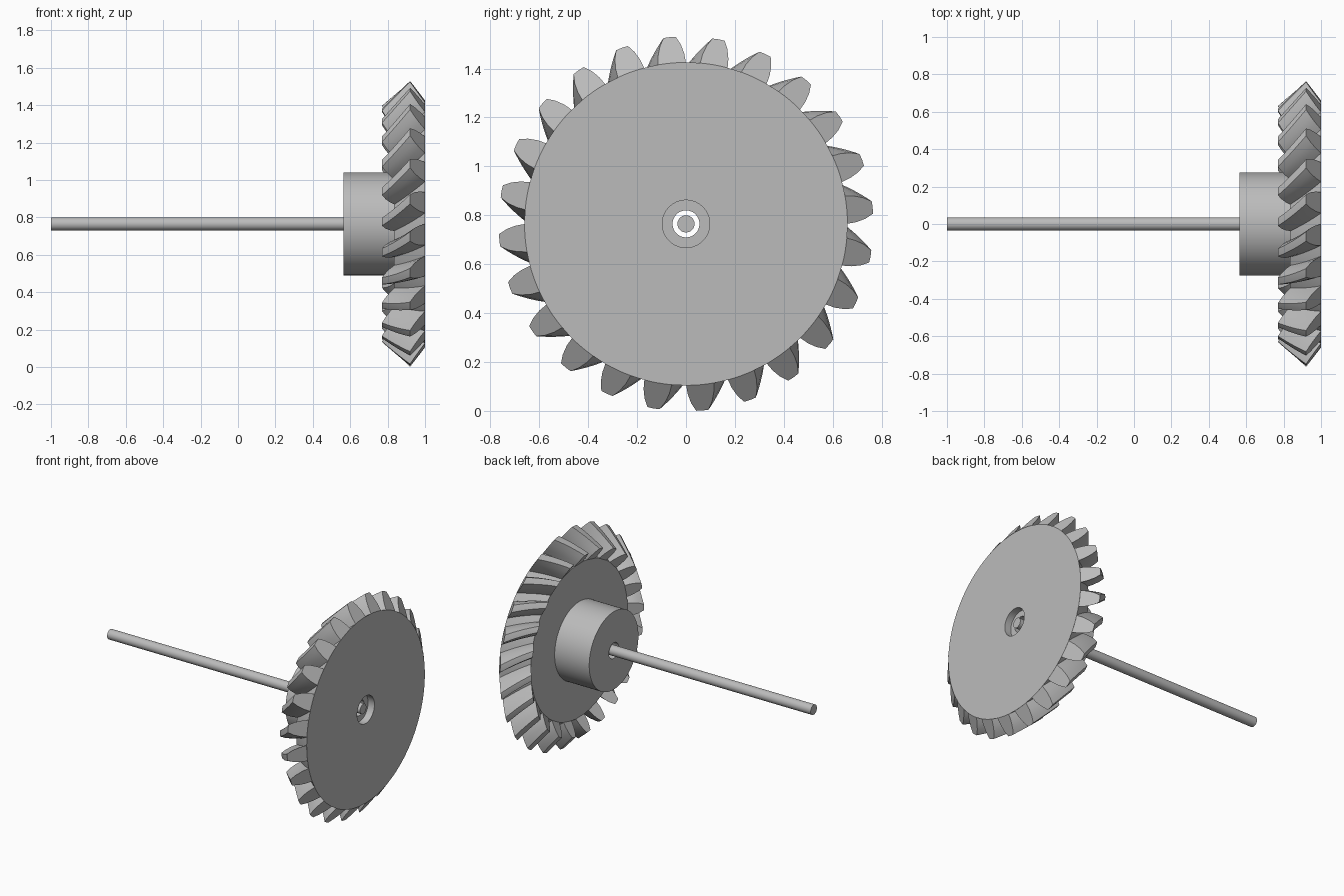
import bpy, bmesh, math
from mathutils import Vector

cube = bpy.data.objects.get("Cube")
if cube:
    bpy.data.objects.remove(cube)

AXIS_Z = 0.765      # height of the shaft axis
TEETH = 24
APEX = 0.07         # x of the common cone apex
INNER = 0.823       # scale of the inner tooth end about the apex
TWIST = 9.0         # degrees of spiral along a tooth

steel = bpy.data.materials.new("steel_grey")
steel.use_nodes = True
grey = (0.5, 0.5, 0.5, 1)
steel.diffuse_color = grey
steel.node_tree.nodes["Principled BSDF"].inputs["Base Color"].default_value = grey


def polar(x, r, degrees):
    """Point at radius r about the shaft axis; the angle runs from up toward +y."""
    a = math.radians(degrees)
    return Vector((x, r * math.sin(a), AXIS_Z + r * math.cos(a)))


def finish(name, bm, angle=30):
    bmesh.ops.recalc_face_normals(bm, faces=bm.faces)
    mesh = bpy.data.meshes.new(name)
    bm.to_mesh(mesh)
    bm.free()
    mesh.materials.append(steel)
    obj = bpy.data.objects.new(name, mesh)
    bpy.context.collection.objects.link(obj)
    bpy.ops.object.select_all(action='DESELECT')
    obj.select_set(True)
    bpy.context.view_layer.objects.active = obj
    bpy.ops.object.shade_smooth_by_angle(angle=math.radians(angle))
    return obj


def loft(bm, rings, closed):
    """Skin neighbouring rings of points; cap both ends when not closed."""
    rings = [[bm.verts.new(p) for p in ring] for ring in rings]
    n = len(rings[0])
    pairs = list(zip(rings, rings[1:]))
    if closed:
        pairs.append((rings[-1], rings[0]))
    else:
        bm.faces.new(rings[0])
        bm.faces.new(rings[-1])
    for a, b in pairs:
        for i in range(n):
            j = (i + 1) % n
            bm.faces.new((a[i], a[j], b[j], b[i]))


def lathe(name, profile, sides, closed):
    bm = bmesh.new()
    loft(bm, [[polar(x, r, 360 * i / sides) for i in range(sides)]
              for x, r in profile], closed)
    return finish(name, bm)


# Gear blank: hub, root cone, flat face, counterbore and through bore
root_x = APEX + INNER * (1 - APEX)
lathe("gear_body", [(0.565, 0.055), (0.565, 0.275), (root_x, 0.275),
                    (root_x, 0.66 * INNER), (1, 0.66), (1, 0.097),
                    (0.95, 0.097), (0.95, 0.055)], 144, True)

# Spiral teeth: a tapered section shrunk toward the apex while turning
flank = [(0, 4.95), (0.35, 4.4), (0.7, 3.35), (1, 1.9)]   # height, half angle
outline = [(h, -a) for h, a in flank] + [(1.01, 0)] + [(h, a) for h, a in reversed(flank)]
STEPS = 8
bm = bmesh.new()
for k in range(TEETH):
    rings = []
    for step in range(STEPS + 1):
        t = step / STEPS
        s = 1 + (INNER - 1) * t
        centre = -5 + k * 360 / TEETH - TWIST * t
        rings.append([polar(APEX + s * (1 - 0.08 * h - APEX),
                            s * (0.66 + 0.105 * h), centre + a)
                      for h, a in outline])
    loft(bm, rings, False)
finish("gear_teeth", bm)

# Shaft running loosely through the bore
lathe("shaft", [(-1, 0.035), (0.98, 0.035)], 48, False)
